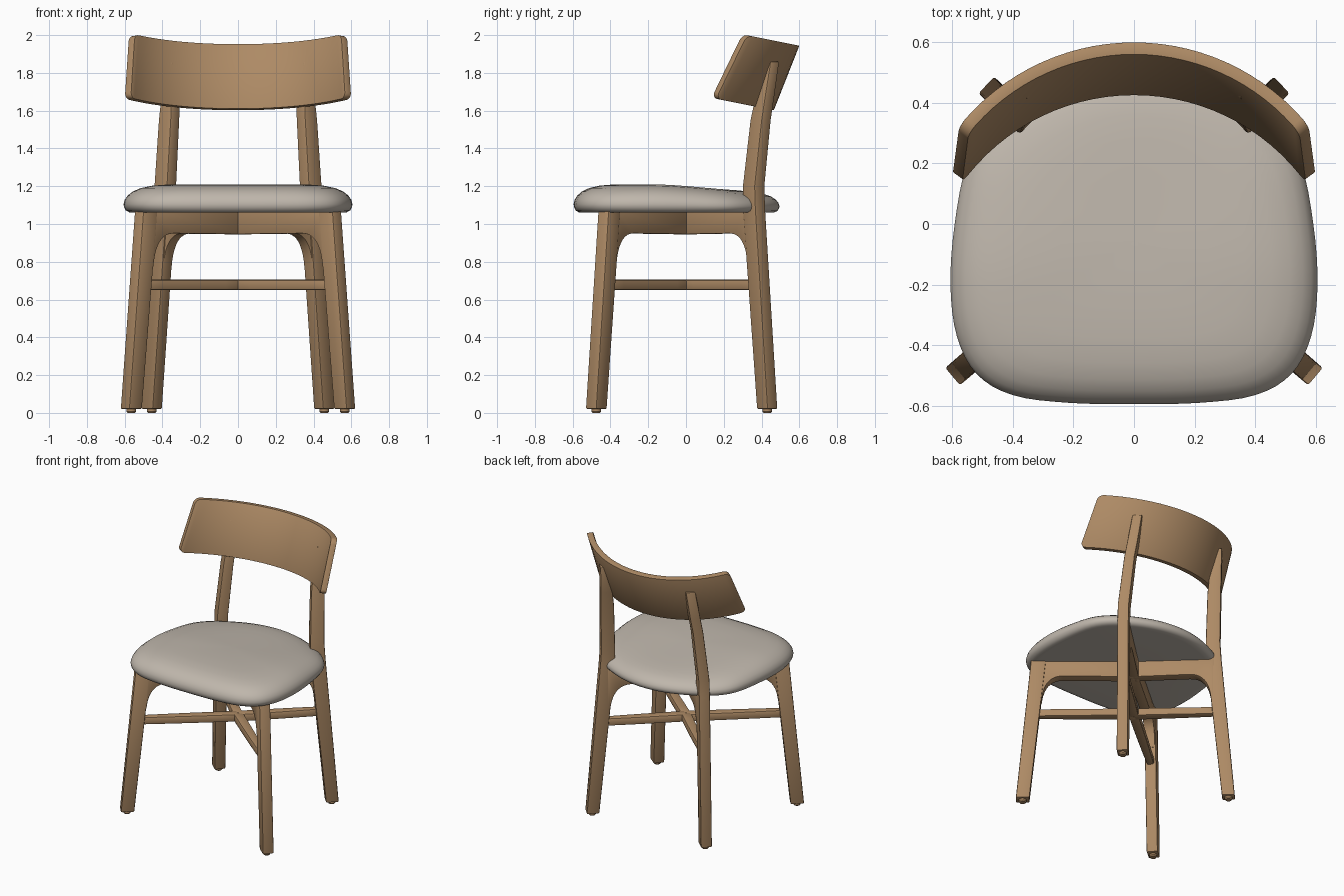
import bpy, bmesh, math
from mathutils import Vector

if "Cube" in bpy.data.objects:
    bpy.data.objects.remove(bpy.data.objects["Cube"])


def material(name, rgb):
    m = bpy.data.materials.new(name)
    m.use_nodes = True
    m.diffuse_color = (*rgb, 1)
    node = next(n for n in m.node_tree.nodes if n.type == "BSDF_PRINCIPLED")
    node.inputs["Base Color"].default_value = (*rgb, 1)
    node.inputs["Roughness"].default_value = 0.6
    return m


wood = material("warm oak", (0.42, 0.255, 0.13))
fabric = material("pale grey fabric", (0.52, 0.47, 0.41))


def loft(name, rings, mat, bevel=0.0):
    """Skin a list of equal-length rings, cap both ends, soften sharp edges."""
    bm = bmesh.new()
    loops = [[bm.verts.new(p) for p in ring] for ring in rings]
    n = len(loops[0])
    for a, b in zip(loops, loops[1:]):
        for i in range(n):
            j = (i + 1) % n
            bm.faces.new((a[i], a[j], b[j], b[i]))
    bm.faces.new(loops[0])
    bm.faces.new(loops[-1])
    bmesh.ops.recalc_face_normals(bm, faces=bm.faces)
    if bevel:
        sharp = [e for e in bm.edges if e.calc_face_angle(0) > math.radians(40)]
        bmesh.ops.bevel(bm, geom=sharp, offset=bevel, segments=2,
                        profile=0.5, affect="EDGES", clamp_overlap=True)
    me = bpy.data.meshes.new(name)
    bm.to_mesh(me)
    bm.free()
    me.materials.append(mat)
    ob = bpy.data.objects.new(name, me)
    bpy.context.collection.objects.link(ob)
    bpy.ops.object.select_all(action="DESELECT")
    ob.select_set(True)
    bpy.context.view_layer.objects.active = ob
    bpy.ops.object.shade_smooth_by_angle(angle=math.radians(35))
    return ob


def diagonal(x, y):
    """Unit vectors along and across a diagonal of the chair."""
    along = Vector((x, y, 0)).normalized()
    return along, Vector((-along.y, along.x, 0))


def leg(name, sx, stations):
    """Rectangular post through (x, y, z, depth, width) stations."""
    along, across = diagonal(sx * stations[0][0], stations[0][1])
    rings = []
    for x, y, z, depth, width in stations:
        c = Vector((sx * x, y, z))
        rings.append([c + along * i * depth / 2 + across * j * width / 2
                      for i, j in ((-1, -1), (1, -1), (1, 1), (-1, 1))])
    loft(name, rings, wood, 0.008)


def glide(name, x, y):
    rings = [[(x + r * math.cos(k * math.tau / 12),
               y + r * math.sin(k * math.tau / 12), z) for k in range(12)]
             for r, z in ((0.02, 0), (0.026, 0.008), (0.026, 0.03))]
    loft(name, rings, wood)


def apron(name, x, y, reach):
    """Seat rail along a diagonal with a curved bracket into the leg."""
    along, across = diagonal(x, y)
    start, corner, end = (Vector(p) for p in (
        (reach + 0.012, 0.77), (reach - 0.005, 0.95), (reach - 0.13, 0.95)))
    profile = [(0, 1.08), (reach + 0.03, 1.08), (reach + 0.03, 0.77)]
    for k in range(11):
        t = k / 10
        profile.append(start * (1 - t) ** 2 + corner * 2 * t * (1 - t) + end * t * t)
    profile.append((0, 0.945))
    loft(name, [[along * r + across * s * 0.034 + Vector((0, 0, z))
                 for r, z in profile] for s in (-1, 1)], wood, 0.005)


def stretcher(name, x, y, length):
    """Low cross bar, a little fuller at the middle of the chair."""
    along, across = diagonal(x, y)
    rings = []
    for k in range(7):
        t = k / 6
        half = 0.033 - 0.010 * t * t
        rings.append([along * length * t + across * i * half + Vector((0, 0, z))
                      for i, z in ((-1, 0.65), (1, 0.65), (1, 0.705), (-1, 0.705))])
    loft(name, rings, wood, 0.01)


FRONT = [(0.565, -0.475, 0.02, 0.09, 0.075), (0.485, -0.405, 1.08, 0.1, 0.075)]
BACK = [(0.457, 0.43, 0.02, 0.085, 0.075), (0.39, 0.36, 1.08, 0.1, 0.075),
        (0.385, 0.358, 1.2, 0.095, 0.075), (0.365, 0.395, 1.55, 0.09, 0.07),
        (0.357, 0.415, 1.66, 0.08, 0.07), (0.35, 0.455, 1.86, 0.05, 0.065)]

# Legs, rails and stretchers on both sides
for sx, side in ((1, "left"), (-1, "right")):
    for label, path, reach in (("front", FRONT, 0.6), ("back", BACK, 0.5)):
        x, y = sx * path[0][0], path[0][1]
        leg(f"{label}_leg_{side}", sx, path)
        glide(f"{label}_foot_glide_{side}", x, y)
        apron(f"{label}_apron_{side}", x, y, reach)
        stretcher(f"{label}_stretcher_{side}", x, y, reach + 0.05)


# Curved backrest: leaning arc with rounded corners
def backrest():
    radius, thick, r = 0.70, 0.04, 0.035
    height, half_length = 0.365, 0.64

    def point(s, v, off):
        t = s * (0.945 - 0.05 * v)
        d = radius - (radius + off) * math.cos(t)
        return ((radius + off) * math.sin(t), 0.425 + 0.135 * v - d,
                1.61 + 0.342 * v + 0.2 * d)

    ends = [r * (1 - math.cos(k * math.pi / 12)) for k in range(6)]
    pos = [1 - e / half_length for e in ends]
    inner = 1 - r / half_length
    stations = [-p for p in pos] + [inner * (k / 14 - 1) for k in range(29)] + pos[::-1]
    rings = []
    for s in stations:
        e = min((1 - abs(s)) * half_length, r)
        c = (r - math.sqrt(max(r * r - (r - e) ** 2, 0))) / height
        rings.append([point(s, v, o) for v, o in
                      ((c, 0), (1 - c, 0), (1 - c, thick), (c, thick))])
    loft("backrest", rings, wood, 0.009)


backrest()


# Upholstered seat: rings of one outline, domed and lower towards the back
def seat():
    half = [(0, -0.595), (0.22, -0.59), (0.4, -0.565), (0.52, -0.495),
            (0.585, -0.37), (0.606, -0.2), (0.592, 0), (0.55, 0.2),
            (0.46, 0.325), (0.32, 0.415), (0.16, 0.475), (0, 0.495)]
    pts = [Vector(p) for p in half + [(-x, y) for x, y in half[-2:0:-1]]]
    n, outline = len(pts), []
    for i in range(n):
        a, b, c, d = (pts[(i + k) % n] for k in (-1, 0, 1, 2))
        for k in range(4):
            t = k / 4
            outline.append(0.5 * (2 * b + (c - a) * t + (2 * a - 5 * b + 4 * c - d) * t * t
                                  + (3 * b - a - 3 * c + d) * t ** 3))
    centre = Vector((0, -0.05))
    section = [(0.3, 0), (0.9, 0), (0.95, 0.002), (0.98, 0.012), (0.995, 0.028),
               (1, 0.045), (0.99, 0.068), (0.965, 0.09), (0.92, 0.112),
               (0.85, 0.13), (0.75, 0.143), (0.6, 0.15), (0.4, 0.15),
               (0.2, 0.148), (0.02, 0.147)]
    rings = []
    for scale, h in section:
        ring = []
        for p in outline:
            q = centre + (p - centre) * scale
            t = min(max((q.y + 0.2) / 0.6, 0), 1)
            drop = 1 - 0.24 * t * t * (3 - 2 * t)
            ring.append((q.x, q.y, 1.06 + h * drop))
        rings.append(ring)
    loft("seat_cushion", rings, fabric)


seat()
